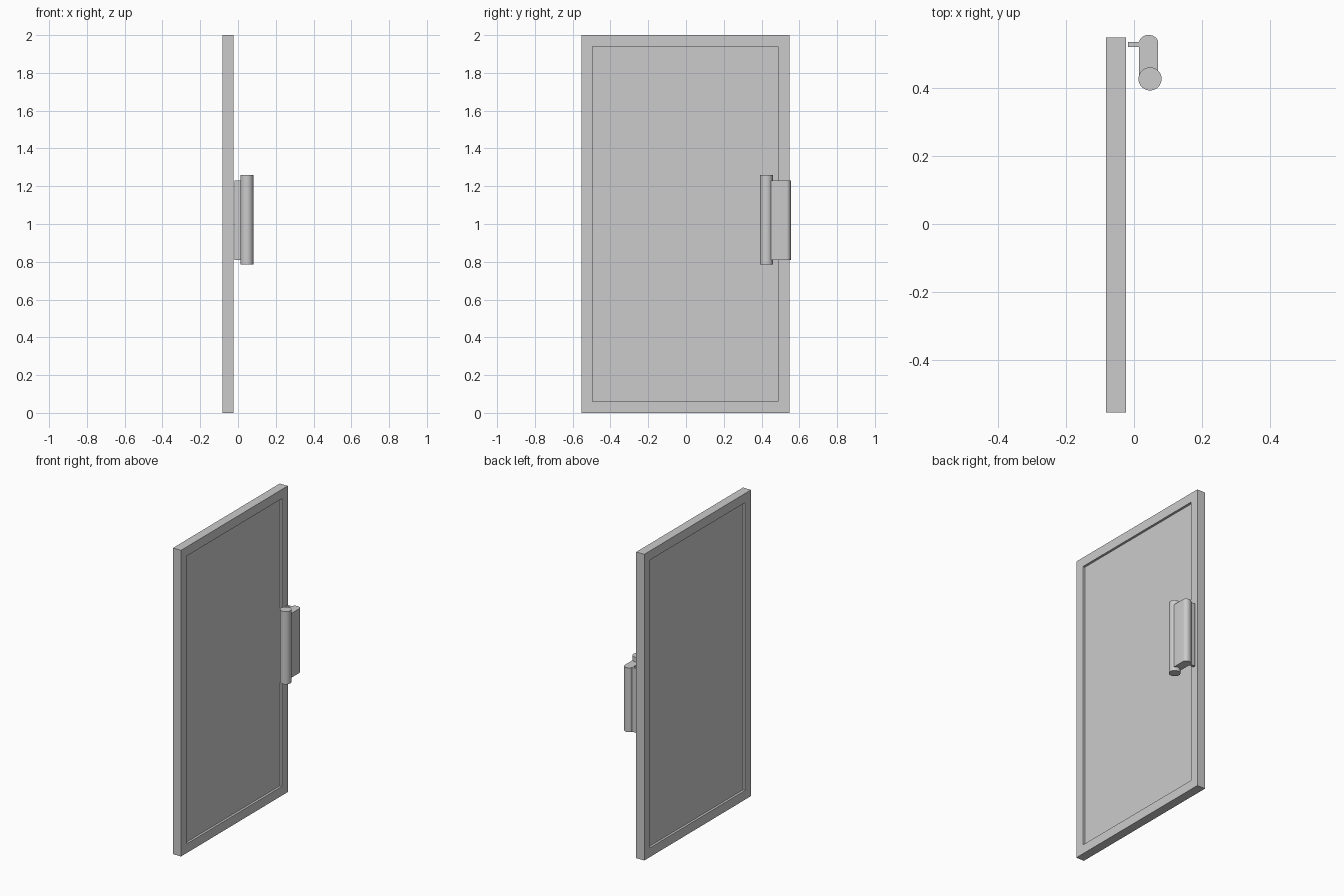
import bpy, bmesh, math

if "Cube" in bpy.data.objects:
    bpy.data.objects.remove(bpy.data.objects["Cube"])


def finish(name, bm, smooth=False):
    bmesh.ops.recalc_face_normals(bm, faces=bm.faces)
    mesh = bpy.data.meshes.new(name)
    bm.to_mesh(mesh)
    bm.free()
    obj = bpy.data.objects.new(name, mesh)
    bpy.context.collection.objects.link(obj)
    if smooth:
        bpy.ops.object.select_all(action='DESELECT')
        obj.select_set(True)
        bpy.context.view_layer.objects.active = obj
        bpy.ops.object.shade_smooth_by_angle(angle=math.radians(40))
    return obj


def prism(name, outline, z0, z1, smooth=False):
    """Extrude an XY outline from z0 to z1."""
    bm = bmesh.new()
    face = bm.faces.new([bm.verts.new((x, y, z0)) for x, y in outline])
    top = bmesh.ops.extrude_face_region(bm, geom=[face])
    verts = [v for v in top["geom"] if isinstance(v, bmesh.types.BMVert)]
    bmesh.ops.translate(bm, verts=verts, vec=(0, 0, z1 - z0))
    return finish(name, bm, smooth)


def arc(cx, cy, rx, ry, a0, a1, n):
    step = math.radians(a1 - a0) / n
    return [(cx + rx * math.cos(math.radians(a0) + i * step),
             cy + ry * math.sin(math.radians(a0) + i * step)) for i in range(n + 1)]


# Door slab with a recessed panel on both broad faces
BORDER, RECESS = 0.06, 0.015
bm = bmesh.new()
bmesh.ops.create_cube(bm, size=1)
bmesh.ops.scale(bm, verts=bm.verts, vec=(0.058, 1.102, 2.0))
bmesh.ops.translate(bm, verts=bm.verts, vec=(-0.053, -0.003, 1.0))
bm.normal_update()
for face in [f for f in bm.faces if abs(f.normal.x) > 0.9]:
    inward = -face.normal.copy()
    bmesh.ops.inset_region(bm, faces=[face], thickness=BORDER, use_even_offset=True)
    wall = bmesh.ops.extrude_face_region(bm, geom=[face])
    verts = [v for v in wall["geom"] if isinstance(v, bmesh.types.BMVert)]
    bmesh.ops.translate(bm, verts=verts, vec=inward * RECESS)
    if face.is_valid:
        bmesh.ops.delete(bm, geom=[face], context='FACES_ONLY')
finish("door_panel", bm)

# Handle plate with a rounded outer edge
plate = [(0.015, 0.43), (0.071, 0.43)] + arc(0.043, 0.532, 0.028, 0.023, 0, 180, 16)
prism("handle_plate", plate, 0.81, 1.23, smooth=True)

# Thin mounting strip between handle and door
prism("handle_mount", [(-0.018, 0.52), (0.03, 0.52), (0.03, 0.535), (-0.018, 0.535)],
      0.81, 1.23)

# Round vertical grip
prism("handle_grip", arc(0.047, 0.426, 0.034, 0.034, 0, 360, 32)[:-1], 0.785, 1.26, smooth=True)
